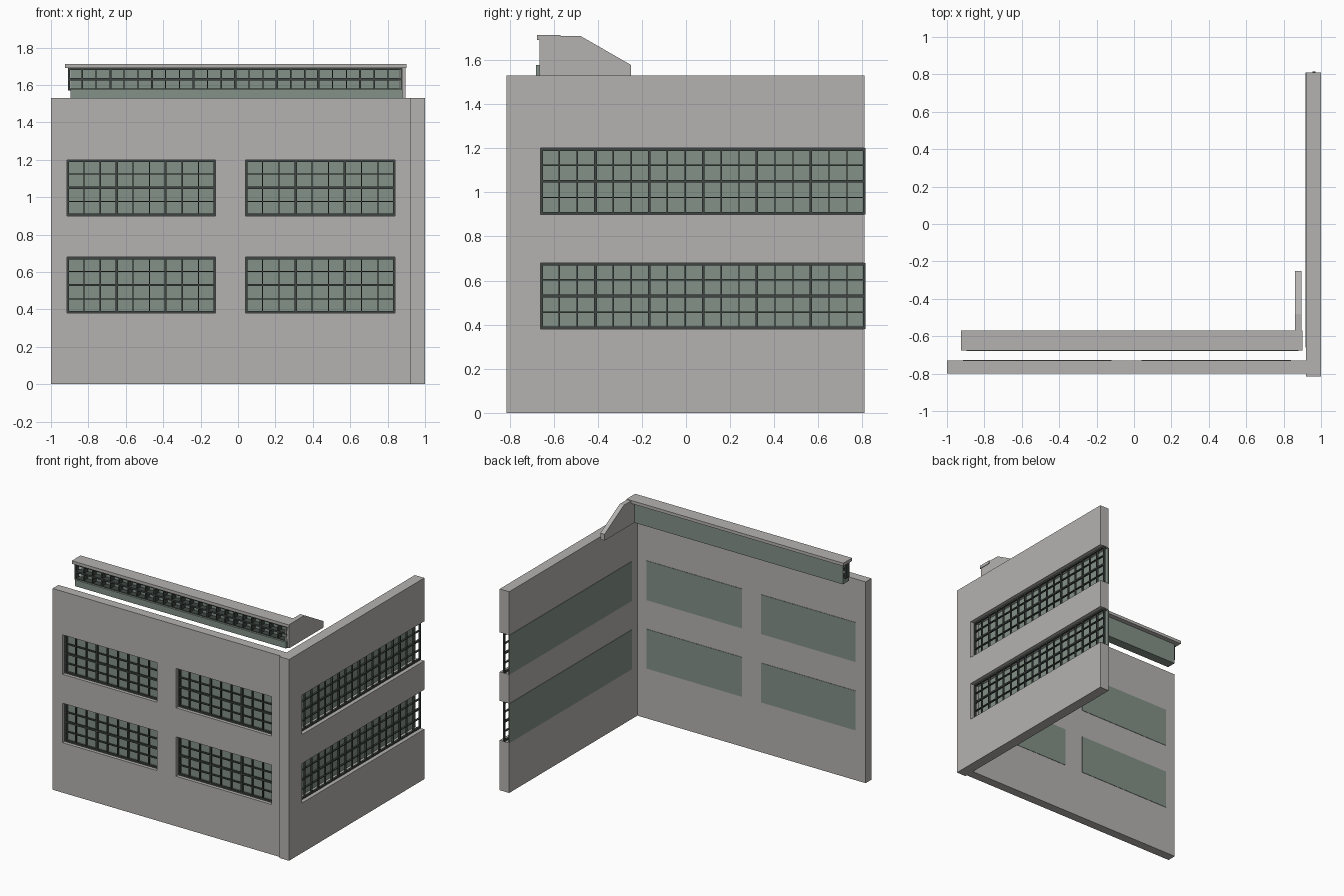
import bpy, bmesh

if "Cube" in bpy.data.objects:
    bpy.data.objects.remove(bpy.data.objects["Cube"])


def material(name, r, g, b):
    m = bpy.data.materials.new(name)
    m.use_nodes = True
    m.diffuse_color = (r, g, b, 1)
    m.node_tree.nodes["Principled BSDF"].inputs["Base Color"].default_value = (r, g, b, 1)
    return m


concrete = material("concrete", 0.46, 0.45, 0.435)
glass = material("green glass", 0.225, 0.285, 0.245)
metal = material("dark metal", 0.05, 0.062, 0.056)


def finish(name, bm, mat):
    bmesh.ops.recalc_face_normals(bm, faces=bm.faces)
    mesh = bpy.data.meshes.new(name)
    bm.to_mesh(mesh)
    bm.free()
    mesh.materials.append(mat)
    obj = bpy.data.objects.new(name, mesh)
    bpy.context.collection.objects.link(obj)
    return obj


def add_box(bm, xs, ys, zs):
    verts = bmesh.ops.create_cube(bm, size=1)["verts"]
    for v in verts:
        for i, (lo, hi) in enumerate((xs, ys, zs)):
            v.co[i] = (lo + hi) / 2 + v.co[i] * (hi - lo)


def box(name, xs, ys, zs, mat):
    bm = bmesh.new()
    add_box(bm, xs, ys, zs)
    return finish(name, bm, mat)


def prism(name, outline, offset, place, mat):
    """Extrude flat outlines by an offset vector."""
    bm = bmesh.new()
    for pts in outline:
        bm.faces.new([bm.verts.new(place(u, z)) for u, z in pts])
    bmesh.ops.remove_doubles(bm, verts=bm.verts, dist=0.0001)
    region = bmesh.ops.extrude_face_region(bm, geom=bm.faces[:])["geom"]
    moved = [g for g in region if isinstance(g, bmesh.types.BMVert)]
    bmesh.ops.translate(bm, verts=moved, vec=offset)
    return finish(name, bm, mat)


def wall(name, us, holes, offset, place):
    """Wall made of cells, leaving out the window openings."""
    zs = [0] + [z for pair in FLOORS for z in pair] + [HEIGHT]
    cells = []
    for j in range(len(zs) - 1):
        for i in range(len(us) - 1):
            if not (j % 2 == 1 and i in holes):
                a, b, c, d = us[i], us[i + 1], zs[j], zs[j + 1]
                cells.append([(a, c), (b, c), (b, d), (a, d)])
    return prism(name, cells, offset, place, concrete)


def lattice(name, us, zs, depth, groups, rows, along_x, border=0.012):
    """Window bars: a heavy bar round each group of three panes, thin ones between."""
    bm = bmesh.new()

    def bar(u, z):
        add_box(bm, *((u, depth, z) if along_x else (depth, u, z)))

    count = groups * 3
    for k in range(count + 1):
        w = border if k % 3 == 0 else 0.006
        c = us[0] + w / 2 + (us[1] - us[0] - w) * k / count
        bar((c - w / 2, c + w / 2), zs)
    for k in range(rows + 1):
        w = border if k % 2 == 0 or rows == 2 else 0.006
        c = zs[0] + w / 2 + (zs[1] - zs[0] - w) * k / rows
        bar(us, (c - w / 2, c + w / 2))
    return finish(name, bm, metal)


HEIGHT = 1.53
FLOORS = [(0.38, 0.68), (0.90, 1.20)]
FRONT_WINDOWS = [(-0.915, -0.12), (0.04, 0.84)]
SIDE_WINDOW = (-0.66, 0.815)

# Walls
wall("front_wall", [-1, -0.915, -0.12, 0.04, 0.84, 0.92], (1, 3), (0, 0.07, 0),
     lambda u, z: (u, -0.80, z))
wall("side_wall", [-0.815, -0.66, 0.81], (1,), (0.08, 0, 0),
     lambda u, z: (0.92, u, z))

# Windows: bars set in the openings, glass at the inner face
for floor, zs in zip(("lower", "upper"), FLOORS):
    for side, us in zip(("right", "left"), FRONT_WINDOWS):
        lattice(f"{floor}_{side}_front_bars", us, zs, (-0.775, -0.76), 3, 4, True)
        box(f"{floor}_{side}_front_glass", us, (-0.735, -0.727), zs, glass)
    lattice(f"{floor}_side_bars", SIDE_WINDOW, zs, (0.955, 0.97), 6, 4, False)
    box(f"{floor}_side_glass", (0.917, 0.925), (-0.66, 0.81), zs, glass)

# Rooftop skylight: cap, glazing, sill and sloped end panel
box("skylight_cap", (-0.925, 0.90), (-0.675, -0.57), (1.69, 1.713), concrete)
box("skylight_glass", (-0.895, 0.865), (-0.615, -0.607), (1.53, 1.69), glass)
box("skylight_sill", (-0.895, 0.88), (-0.68, -0.615), (1.53, 1.578), glass)
lattice("skylight_bars", (-0.91, 0.88), (1.57, 1.692), (-0.665, -0.62), 8, 2, True)
prism("skylight_end_panel",
      [[(-0.665, 1.53), (-0.25, 1.53), (-0.25, 1.578), (-0.48, 1.71), (-0.665, 1.71)]],
      (0.035, 0, 0), lambda u, z: (0.86, u, z), concrete)
